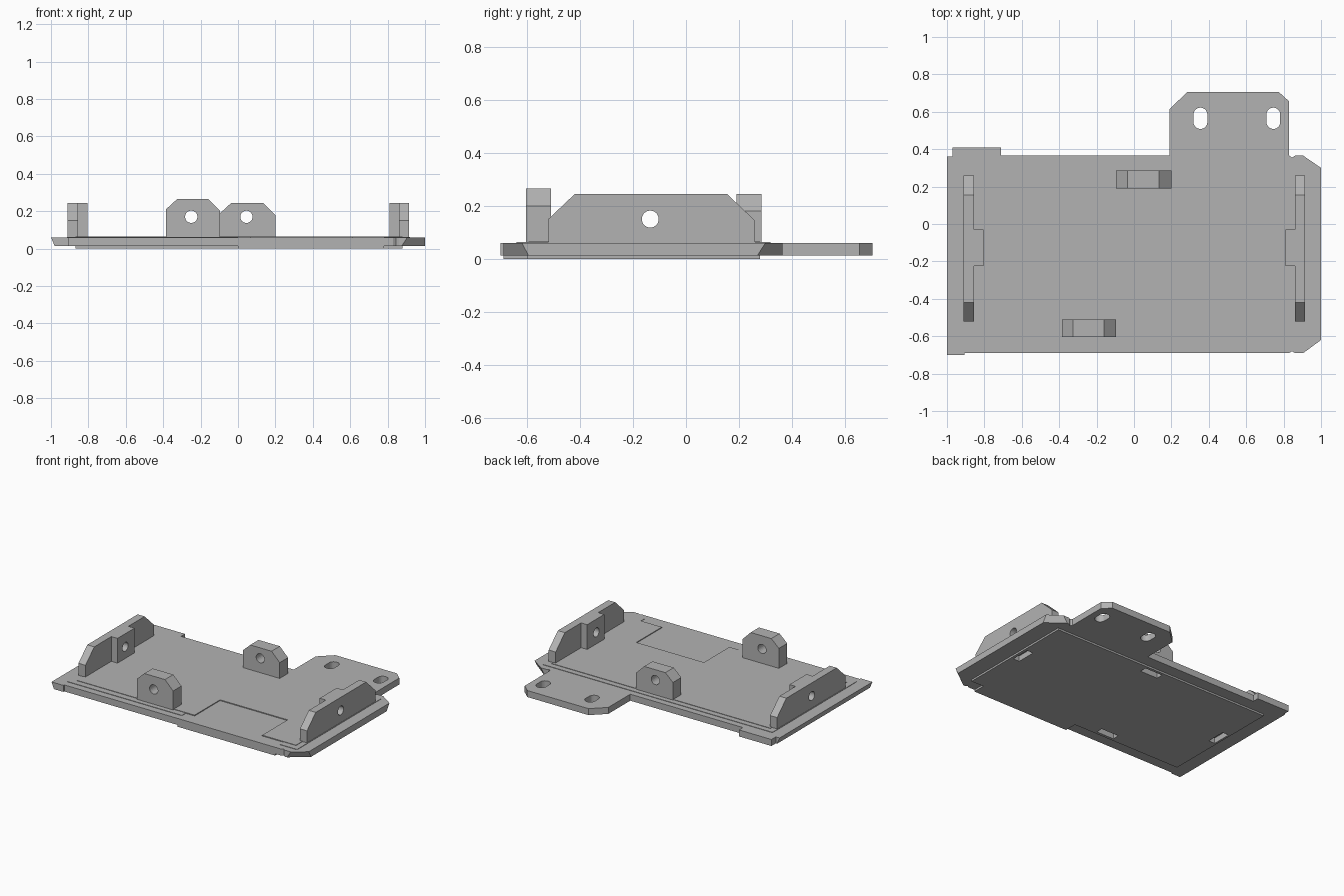
import bpy
import bmesh
from math import pi, cos, sin
from mathutils import Vector

cube = bpy.data.objects.get("Cube")
if cube:
    bpy.data.objects.remove(cube, do_unlink=True)

grey = bpy.data.materials.new("plain grey")
grey.use_nodes = True
grey.diffuse_color = (0.45, 0.45, 0.45, 1)
grey.node_tree.nodes["Principled BSDF"].inputs["Base Color"].default_value = grey.diffuse_color

PLACE = {
    "x": lambda a, b, t: Vector((t, a, b)),
    "y": lambda a, b, t: Vector((a, t, b)),
    "z": lambda a, b, t: Vector((a, b, t)),
}


def prism(name, outline, low, high, axis="z", low_outline=None):
    """Extrude a 2D outline along an axis, optionally to a different low outline."""
    bm = bmesh.new()
    place = PLACE[axis]
    bottom = [bm.verts.new(place(a, b, low)) for a, b in (low_outline or outline)]
    top = [bm.verts.new(place(a, b, high)) for a, b in outline]
    bm.faces.new(bottom)
    bm.faces.new(top)
    for i in range(len(top)):
        j = (i + 1) % len(top)
        bm.faces.new((bottom[i], bottom[j], top[j], top[i]))
    bmesh.ops.recalc_face_normals(bm, faces=bm.faces)
    mesh = bpy.data.meshes.new(name)
    bm.to_mesh(mesh)
    bm.free()
    mesh.materials.append(grey)
    obj = bpy.data.objects.new(name, mesh)
    bpy.context.collection.objects.link(obj)
    return obj


def rect(x0, x1, y0, y1):
    return [(x0, y0), (x1, y0), (x1, y1), (x0, y1)]


def stadium(x, y, r, half=0.0, steps=24):
    """Circle, or an upright slot when half is above zero."""
    pts = []
    for i in range(steps):
        a = 2 * pi * (i + 0.5) / steps
        pts.append((x + r * cos(a), y + r * sin(a) + (half if sin(a) > 0 else -half)))
    return pts


def cut(obj, cutter):
    """Subtract the cutter, then remove it."""
    cutter.hide_render = True
    mod = obj.modifiers.new("cut", "BOOLEAN")
    mod.operation = "DIFFERENCE"
    mod.solver = "EXACT"
    mod.object = cutter
    bpy.context.view_layer.objects.active = obj
    bpy.ops.object.modifier_apply(modifier=mod.name)
    bpy.data.objects.remove(cutter, do_unlink=True)


BASE, TOP, RIM, PANEL = 0.013, 0.06, 0.063, 0.066

# Base plate with the mounting tab, small edge lips and undercut corners
outline = [
    (-1, -0.7), (-0.905, -0.7), (-0.905, -0.69), (0.83, -0.69), (0.845, -0.68), (0.86, -0.69),
    (0.905, -0.69), (1, -0.62), (1, 0.3), (0.905, 0.365), (0.86, 0.365), (0.845, 0.355),
    (0.83, 0.365), (0.83, 0.655), (0.775, 0.705), (0.285, 0.705), (0.19, 0.615),
    (0.19, 0.365), (-0.71, 0.365), (-0.71, 0.41), (-0.97, 0.41), (-0.97, 0.36), (-1, 0.36),
]
undercut = {(0.905, -0.69): (0.875, -0.69), (1, -0.62): (1, -0.595),
            (1, 0.3): (1, 0.27), (0.905, 0.365): (0.875, 0.365),
            (-1, -0.7): (-0.98, -0.7), (-1, 0.36): (-0.98, 0.36)}
plate = prism("base_plate", outline, BASE, TOP, low_outline=[undercut.get(p, p) for p in outline])
for x in (0.355, 0.745):
    cut(plate, prism("slot_cutter", stadium(x, 0.565, 0.037, 0.02), -0.1, 0.2))

# Thin panel under the plate, reaching the front edge on the left half
under_outline = [(-0.87, -0.6), (0, -0.6), (0, -0.69), (0.78, -0.69), (0.78, -0.6),
                 (0.88, -0.6), (0.88, 0.28), (-0.87, 0.28)]
under = prism("under_panel", under_outline, 0, BASE + 0.001)

# Small recesses below each lug
for x, y, hx, hy in ((0.05, 0.235, 0.07, 0.025), (-0.24, -0.555, 0.07, 0.025),
                     (0.835, -0.13, 0.025, 0.07), (-0.83, -0.13, 0.025, 0.07)):
    for body in (under, plate):
        cut(body, prism("recess_cutter", rect(x - hx, x + hx, y - hy, y + hy), -0.1, 0.04))

# Floor panel with a rectangular notch, and the low rim around it
floor_outline = [(-0.87, -0.595), (0.07, -0.595), (0.07, -0.305), (0.61, -0.305),
                 (0.61, -0.595), (0.88, -0.595), (0.88, 0.28), (-0.87, 0.28)]
prism("floor_panel", floor_outline, TOP - 0.005, PANEL)
rims = {
    "rim_right": rect(-0.915, -0.87, -0.64, 0.32),
    "rim_left": rect(0.88, 0.92, -0.64, 0.32),
    "rim_back": rect(-0.87, 0.88, 0.28, 0.32),
    "rim_front_right": rect(-0.87, 0, -0.64, -0.595),
    "rim_front_left": rect(0.78, 0.88, -0.64, -0.595),
}
for name, shape in rims.items():
    prism(name, shape, TOP - 0.005, RIM)


def lug(name, x0, x1, y0, y1, height, hole_x):
    """Upright ear with clipped corners and a cross hole."""
    shape = [(x0, 0.05), (x1, 0.05), (x1, height - 0.065), (x1 - 0.065, height),
             (x0 + 0.06, height), (x0, height - 0.055)]
    ear = prism(name, shape, y0, y1, "y")
    cut(ear, prism("hole_cutter", stadium(hole_x, 0.17, 0.033), y0 - 0.1, y1 + 0.1, "y"))


lug("front_lug", -0.385, -0.095, -0.605, -0.51, 0.265, -0.25)
lug("back_lug", -0.095, 0.2, 0.19, 0.285, 0.245, 0.045)

# Side rails with a thicker middle pad and a cross hole
rail_shape = [(-0.52, 0.05), (0.26, 0.05), (0.26, 0.145), (0.155, 0.245),
              (-0.42, 0.245), (-0.52, 0.15)]
for side, sign in (("left", 1), ("right", -1)):
    outer, inner, pad = (0.0025 + sign * d for d in (0.913, 0.857, 0.808))
    rail = prism(side + "_rail", rail_shape, min(outer, inner), max(outer, inner), "x")
    block = prism(side + "_rail_pad", rect(-0.225, -0.03, 0.05, 0.245),
                  min(inner, pad), max(inner, pad), "x")
    for body in (rail, block):
        cut(body, prism("hole_cutter", stadium(-0.135, 0.15, 0.032),
                        min(outer, pad) - 0.1, max(outer, pad) + 0.1, "x"))
